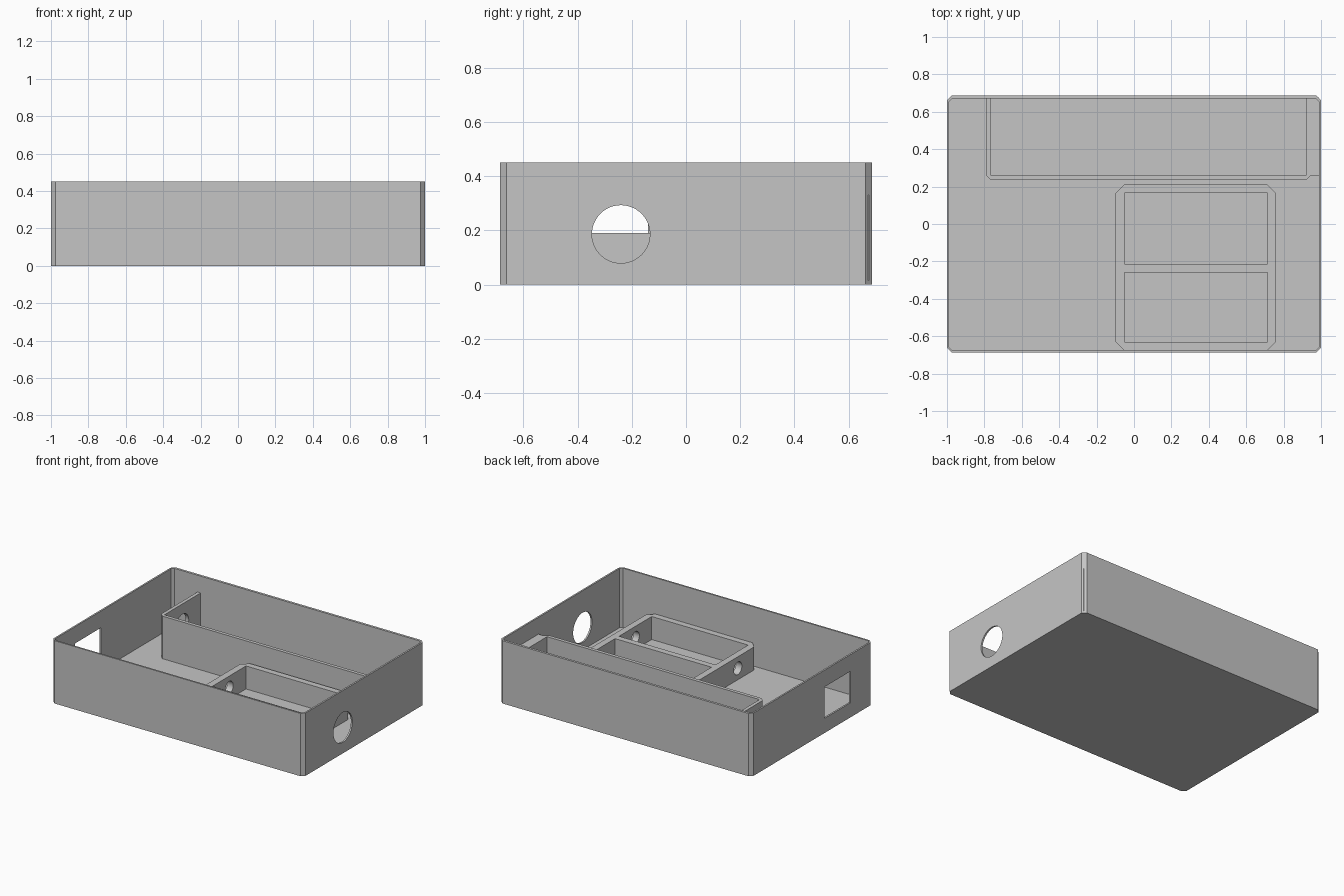
import bpy
import bmesh
import math
from mathutils import Matrix

cube = bpy.data.objects.get("Cube")
if cube:
    bpy.data.objects.remove(cube, do_unlink=True)

# One plain grey for the whole enclosure
grey = bpy.data.materials.new("plain_grey")
grey.use_nodes = True
GREY = (0.56, 0.56, 0.56, 1)
grey.diffuse_color = GREY
grey.node_tree.nodes["Principled BSDF"].inputs["Base Color"].default_value = GREY


def finish(name, bm):
    bmesh.ops.recalc_face_normals(bm, faces=bm.faces)
    mesh = bpy.data.meshes.new(name)
    bm.to_mesh(mesh)
    bm.free()
    mesh.materials.append(grey)
    obj = bpy.data.objects.new(name, mesh)
    bpy.context.collection.objects.link(obj)
    return obj


def prism(name, outline, z0, z1):
    """Extrude a plan outline from z0 up to z1."""
    bm = bmesh.new()
    face = bm.faces.new([bm.verts.new((x, y, z0)) for x, y in outline])
    top = bmesh.ops.extrude_face_region(bm, geom=[face])
    verts = [v for v in top["geom"] if isinstance(v, bmesh.types.BMVert)]
    bmesh.ops.translate(bm, verts=verts, vec=(0, 0, z1 - z0))
    return finish(name, bm)


def rect(x0, x1, y0, y1, c=0.0):
    """Plan rectangle with corners cut by c."""
    if not c:
        return [(x0, y0), (x1, y0), (x1, y1), (x0, y1)]
    return [(x0 + c, y0), (x1 - c, y0), (x1, y0 + c), (x1, y1 - c),
            (x1 - c, y1), (x0 + c, y1), (x0, y1 - c), (x0, y0 + c)]


def rod(x0, x1, y, z, r):
    """Round cutter lying along x."""
    bm = bmesh.new()
    place = Matrix.Translation(((x0 + x1) / 2, y, z)) @ Matrix.Rotation(math.pi / 2, 4, "Y")
    bmesh.ops.create_cone(bm, cap_ends=True, segments=48, radius1=r, radius2=r,
                          depth=x1 - x0, matrix=place)
    return finish("cutter", bm)


def cut(obj, *cutters):
    """Subtract each cutter, then discard it."""
    bpy.context.view_layer.objects.active = obj
    for cutter in cutters:
        cutter.hide_render = True
        mod = obj.modifiers.new("cut", "BOOLEAN")
        mod.operation = "DIFFERENCE"
        mod.solver = "EXACT"
        mod.object = cutter
        bpy.ops.object.modifier_apply(modifier=mod.name)
        bpy.data.objects.remove(cutter, do_unlink=True)


def smooth(obj):
    bpy.ops.object.select_all(action="DESELECT")
    obj.select_set(True)
    bpy.context.view_layer.objects.active = obj
    bpy.ops.object.shade_smooth_by_angle(angle=math.radians(20))


FLOOR = 0.025

# Open tray with a round port on one side and a square port on the other
tray = prism("tray", rect(-1, 1, -0.687, 0.687, 0.025), 0, 0.45)
cut(tray,
    prism("cutter", rect(-0.988, 0.988, -0.675, 0.67, 0.015), FLOOR, 0.6),
    rod(0.9, 1.1, -0.24, 0.186, 0.107),
    prism("cutter", rect(-1.1, -0.9, -0.435, -0.14), 0.105, 0.33))

# Partition forming a long compartment against the back wall
partition = prism("partition", [
    (-0.79, 0.675), (-0.79, 0.26), (-0.765, 0.235), (0.92, 0.235), (0.945, 0.26),
    (0.99, 0.26), (0.99, 0.675), (0.92, 0.675), (0.92, 0.26), (-0.765, 0.26),
    (-0.765, 0.675)], 0.015, 0.33)
cut(partition, rod(-0.85, -0.7, 0.465, 0.186, 0.07))

# Low holder with two pockets, each with cable holes at both ends
holder = prism("holder", rect(-0.1, 0.76, -0.676, 0.21, 0.047), 0.015, 0.19)
for y0, y1 in ((-0.63, -0.26), (-0.215, 0.165)):
    cut(holder,
        prism("cutter", rect(-0.052, 0.713, y0, y1), 0, 0.3),
        rod(-0.2, 0.9, (y0 + y1) / 2, 0.107, 0.045))

for part in (tray, partition, holder):
    smooth(part)
